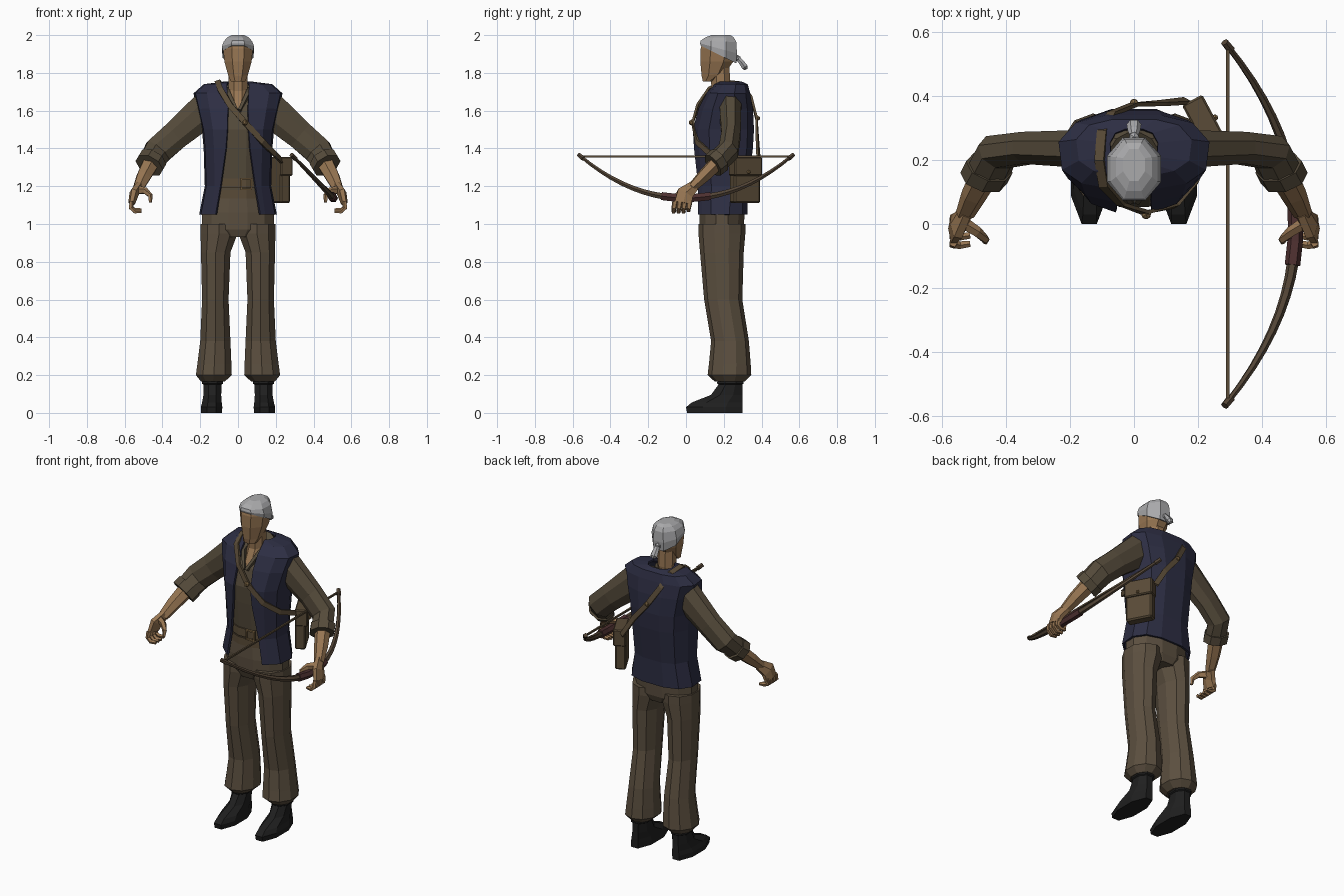
import bpy, bmesh, math
from mathutils import Vector, Matrix

def mat(name, r, g, b):
    m = bpy.data.materials.new(name)
    m.diffuse_color = (r, g, b, 1)
    return m

SKIN = mat("skin", .31, .18, .085)
TROUSER = mat("trouser brown", .105, .078, .05)
SHIRT = mat("shirt brown", .088, .068, .042)
NAVY = mat("vest navy", .026, .027, .056)
BLACK = mat("boot black", .014, .014, .014)
GREY = mat("headscarf grey", .40, .40, .41)
LEATHER = mat("leather", .10, .07, .038)
WOOD = mat("bow wood", .085, .058, .036)
GRIP = mat("grip red", .075, .03, .03)
BRASS = mat("brass", .22, .14, .06)
X, Y, Z = Vector((1, 0, 0)), Vector((0, 1, 0)), Vector((0, 0, 1))

def finish(name, bm, material, mirror=False):
    bmesh.ops.recalc_face_normals(bm, faces=bm.faces[:])
    me = bpy.data.meshes.new(name)
    bm.to_mesh(me)
    bm.free()
    me.materials.append(material)
    ob = bpy.data.objects.new(name, me)
    bpy.context.collection.objects.link(ob)
    if mirror:
        ob.modifiers.new("mirror", 'MIRROR').use_mirror_merge = False
    return ob

def loft(name, rings, material, mirror=False, closed=True):
    bm = bmesh.new()
    rows = [[bm.verts.new(p) for p in r] for r in rings]
    n = len(rows[0])
    for a, b in zip(rows, rows[1:]):
        for i in range(n if closed else n - 1):
            j = (i + 1) % n
            bm.faces.new((a[i], a[j], b[j], b[i]))
    if closed:
        bm.faces.new(rows[0])
        bm.faces.new(rows[-1])
    return finish(name, bm, material, mirror)

def circle(n):
    k = 1 / math.cos(math.pi / n)
    return [(k * math.cos((i + .5) * math.tau / n), k * math.sin((i + .5) * math.tau / n)) for i in range(n)]

def stack(name, rings, material, n=10, mirror=False):
    """Level rings (z, cx, cy, rx, ry, slope in y)."""
    out = []
    for z, cx, cy, rx, ry, *s in rings:
        sl = s[0] if s else 0
        out.append([(cx + rx * c, cy + ry * d, z + sl * ry * d) for c, d in circle(n)])
    return loft(name, out, material, mirror)

def tube(name, pts, material, n=6, ref=Y, mirror=False):
    """Sections (x, y, z, ru, rv) swept along a path; ref may be a function of position."""
    P = [Vector(p[:3]) for p in pts]
    out = []
    for i, p in enumerate(P):
        d = (P[min(i + 1, len(P) - 1)] - P[max(i - 1, 0)]).normalized()
        u = d.cross(ref(p) if callable(ref) else ref).normalized()
        v = u.cross(d)
        out.append([p + u * c * pts[i][3] + v * s * pts[i][4] for c, s in circle(n)])
    return loft(name, out, material, mirror)

def box(name, c, size, material, rz=0, bevel=0):
    bm = bmesh.new()
    bmesh.ops.create_cube(bm, size=1)
    bmesh.ops.scale(bm, vec=size, verts=bm.verts)
    if bevel:
        bmesh.ops.bevel(bm, geom=bm.edges[:], offset=bevel, segments=1, affect='EDGES')
    bmesh.ops.transform(bm, matrix=Matrix.Translation(c) @ Matrix.Rotation(rz, 4, 'Z'), verts=bm.verts)
    return finish(name, bm, material)

def ball(name, c, r, material):
    bm = bmesh.new()
    bmesh.ops.create_icosphere(bm, subdivisions=1, radius=r, matrix=Matrix.Translation(c))
    return finish(name, bm, material)

# boots
stack("boots", [(0, .14, .153, .055, .147), (.03, .14, .15, .057, .15), (.055, .138, .165, .052, .135),
                (.095, .136, .215, .047, .083), (.15, .135, .235, .048, .063),
                (.155, .135, .235, .056, .07), (.19, .135, .235, .054, .068)], BLACK, 8, True)
# baggy trousers and hips
stack("trouser_legs", [(.165, .133, .232, .062, .075), (.2, .128, .23, .095, .11), (.26, .125, .232, .09, .105),
                       (.38, .12, .233, .08, .095), (.6, .12, .197, .07, .096), (.85, .118, .19, .078, .11),
                       (.95, .1, .19, .098, .118), (1.0, .1, .19, .098, .118)], TROUSER, 10, True)
stack("hips", [(.93, 0, .19, .12, .1), (.97, 0, .19, .19, .116), (1.06, 0, .19, .192, .12),
               (1.15, 0, .19, .165, .117)], TROUSER, 12)
# shirt under the vest
stack("shirt", [(1.1, 0, .19, .17, .115), (1.2, 0, .19, .155, .115), (1.4, 0, .195, .165, .138),
                (1.5, 0, .2, .17, .147), (1.61, 0, .21, .18, .125), (1.68, 0, .22, .17, .092, .2),
                (1.71, 0, .215, .075, .07, .6)], SHIRT, 12)
# belt with its buckle
stack("belt", [(1.135, 0, .19, .165, .122), (1.18, 0, .19, .165, .122)], LEATHER, 12)
stack("belt_upper_band", [(1.19, 0, .19, .162, .126), (1.24, 0, .19, .162, .126)], LEATHER, 12)
for dx, dz, sx, sz in ((-.026, 0, .008, .06), (.026, 0, .008, .06), (0, .027, .06, .008), (0, -.027, .06, .008)):
    box("buckle", (.043 + dx, .06, 1.212 + dz), (sx, .012, sz), BRASS)

# open sleeveless vest: half openings widen towards the hem
rings = []
for z, cy, rx, ry, w in ((1.05, .195, .202, .128, .115), (1.2, .198, .172, .128, .09), (1.4, .2, .178, .152, .062),
                         (1.5, .2, .187, .158, .055), (1.61, .212, .213, .14, .052), (1.69, .225, .233, .112, .055),
                         (1.735, .24, .18, .085, .058), (1.748, .238, .075, .058, .052)):
    half = []
    for k, deg in enumerate((0, 38, 68, 100, 135, 165)):
        a = math.radians(deg)
        x = rx * math.sin(a) ** .75 if k else w
        c = math.cos(a)
        half.append((x, cy - ry * math.copysign(abs(c) ** .75, c), z))
    rings.append(half + [(-x, y, zz) for x, y, zz in reversed(half)])
vest = loft("vest", rings, NAVY, closed=False)
sol = vest.modifiers.new("thickness", 'SOLIDIFY')
sol.thickness, sol.offset = .012, 0

# neck and open collar
stack("neck", [(1.60, 0, .115, .012, .035), (1.67, 0, .165, .047, .065, .5), (1.72, 0, .185, .05, .05, .3),
               (1.83, 0, .18, .05, .05)], SKIN, 8)
tube("shirt_collar", [(.058, .2, 1.715, .012, .012), (.05, .13, 1.685, .014, .01), (.008, .072, 1.60, .012, .008)],
     SHIRT, 4, X, True)
# head
stack("head", [(1.755, 0, .115, .038, .026), (1.79, 0, .145, .052, .062, .1), (1.86, 0, .163, .072, .087),
               (1.93, 0, .168, .079, .09), (1.97, 0, .17, .066, .08)], SKIN, 8)
# headscarf with a knotted tail
stack("headscarf", [(1.898, 0, .172, .081, .094, -.5), (1.93, 0, .172, .085, .098, -.27), (1.967, 0, .172, .074, .094, -.04),
                    (1.988, 0, .178, .056, .075), (2.0, 0, .185, .034, .05)], GREY, 8)
ball("scarf_knot", (0, .272, 1.878), .018, GREY)
tube("scarf_tail", [(0, .272, 1.88, .01, .01), (0, .292, 1.858, .014, .017), (0, .312, 1.83, .016, .02),
                    (0, .318, 1.818, .008, .008)], GREY, 6, X)

# rolled sleeves
tube("sleeves", [(.165, .235, 1.61, .092, .058), (.33, .238, 1.47, .076, .05), (.425, .225, 1.385, .074, .054),
                 (.462, .15, 1.318, .066, .056)], SHIRT, 8, Y, True)
tube("sleeve_cuffs", [(.452, .178, 1.34, .074, .062), (.47, .142, 1.31, .074, .06)], SHIRT, 8, Y, True)
# forearms, palms, curled fingers and thumbs
tube("forearms", [(.46, .165, 1.325, .042, .036), (.5, .09, 1.25, .036, .031), (.528, .03, 1.19, .027, .022)],
     SKIN, 6, Y, True)
tube("palms", [(.523, .04, 1.2, .028, .02), (.55, -.005, 1.16, .044, .022), (.563, -.015, 1.11, .045, .016)],
     SKIN, 6, X, True)
for i in range(4):
    y, dz = .02 - .026 * i, .007 * (i == 0)
    tube("finger", [(.564, y, 1.12, .011, .012), (.566, y - .006, 1.085, .011, .011),
                    (.545, y - .008, 1.066 + dz, .01, .01), (.512, y - .004, 1.066 + dz, .008, .008)], SKIN, 5, Y, True)
tube("thumbs", [(.535, .005, 1.18, .02, .016), (.49, -.025, 1.175, .015, .014), (.464, -.048, 1.15, .011, .011),
                (.464, -.056, 1.115, .007, .007)], SKIN, 5, Y, True)

# bow, held level and tilted in the left hand
def bow_point(t, lift=0):
    a = 1.28 - .0
    d = .215 * (1 - abs(t) ** 2.1) + lift
    return (.29 + d, .56 * t, 1.36 - d * 1.035)
limb = [bow_point(k / 10) + ((.018 - .01 * abs(k) / 10),) * 2 for k in range(-10, 11)]
tube("bow_limbs", limb, WOOD, 6, X)
tube("bow_grip", [bow_point(k / 10) + (.021, .021) for k in (-2.3, -1, 0, 1, 2.3)], GRIP, 6, X)
for s in (-1, 1):
    tube("bow_nock", [bow_point(s * .97) + (.012, .012), bow_point(s * 1.015) + (.011, .011)], WOOD, 6, X)
tube("bow_string", [(.293, -.55, 1.357, .005, .005), (.293, .55, 1.357, .005, .005)], LEATHER, 4, X)

# hip bag with flap
RZ = math.radians(118)
side = Vector((math.sin(RZ), -math.cos(RZ), 0))
c = Vector((.215, .312, 1.225))
box("bag", c, (.155, .06, .23), LEATHER, RZ, .008)
box("bag_flap", c + side * .006 + Z * .08, (.165, .072, .1), LEATHER, RZ, .006)
ball("bag_clasp", c + side * .043 + Z * .05, .011, BRASS)

# shoulder strap, a flat band lying on the body
out = lambda p: Vector((p.x * .6, p.y - .2, max(0, p.z - 1.62) * 1.5)).normalized()
path = [(.235, .25, 1.33), (.195, .13, 1.37), (.13, .058, 1.435), (.035, .036, 1.54), (-.04, .062, 1.625),
        (-.095, .12, 1.715), (-.108, .2, 1.755), (-.1, .29, 1.745), (-.07, .345, 1.67), (0, .373, 1.56),
        (.09, .378, 1.45), (.165, .385, 1.33)]
tube("strap", [p + (.015, .006) for p in path], LEATHER, 4, out)
ball("strap_stud_front", (.038, .03, 1.537), .017, BRASS)
ball("strap_stud_back", (.0, .378, 1.56), .015, BRASS)
